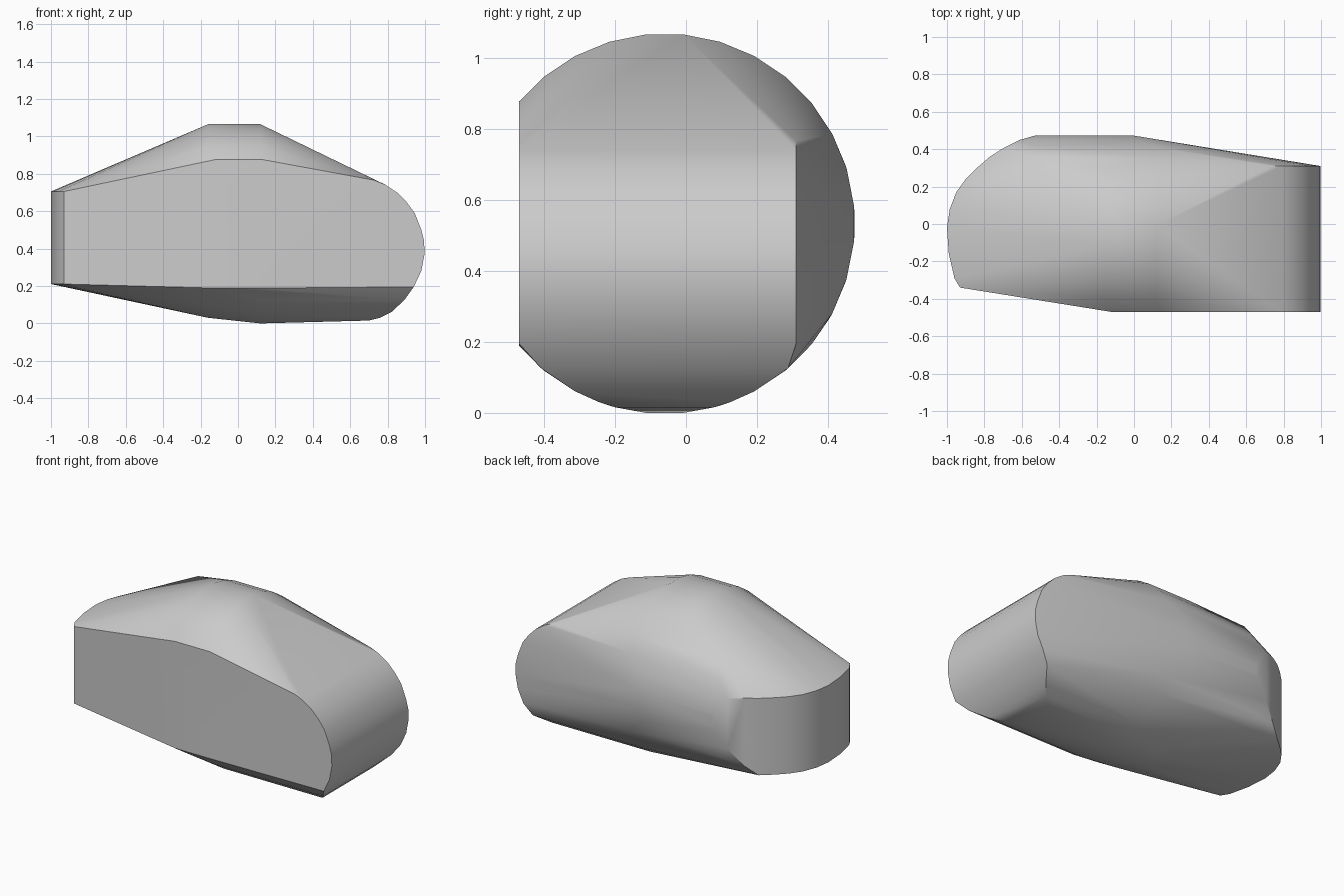
import bpy, bmesh, math

old = bpy.data.objects.get("Cube")
if old:
    bpy.data.objects.remove(old, do_unlink=True)

# Overall round cross-section in the y-z plane, cut flat at the front
CY, CZ, R = -0.06, 0.532, 0.535
FRONT, BACK_END = -0.47, 0.31


def half_chord(offset):
    return math.sqrt(max(R * R - offset * offset, 0.0))


points = []

# Middle ring: round section, widest and tallest part of the shell
SEGMENTS = 32
for i in range(SEGMENTS):
    a = 2 * math.pi * (i + 0.5) / SEGMENTS
    y, z = CY + R * math.cos(a), CZ + R * math.sin(a)
    z = min(z, 1.065)
    if y < FRONT:
        continue
    # The back of the ring reaches further to the -x side
    left = -0.53 if y > 0.29 else -0.16
    right = 0.0 if y > 0.43 else 0.12
    lift = 0.03 if z < 0.2 and left > -0.5 else 0.0
    if z > 0.2 or y < 0.29:
        points.append((left, y, z + lift))
    points.append((right, y, z))
for side in (1, -1):
    z = CZ + side * half_chord(FRONT - CY)
    points += [(-0.12, FRONT, z), (0.13, FRONT, z)]

# Rounded +x end: side profile swept along y, limited by the round section
end_profile = [(0.73, 0.765), (0.79, 0.74), (0.85, 0.70), (0.90, 0.65),
               (0.945, 0.59), (0.98, 0.50), (0.995, 0.44), (0.997, 0.37),
               (0.98, 0.28), (0.94, 0.195), (0.89, 0.125), (0.82, 0.06),
               (0.76, 0.03), (0.70, 0.015)]
for x, z in end_profile:
    w = half_chord(z - CZ)
    points.append((x, max(FRONT, CY - w), z))
    points.append((x, min(BACK_END, CY + w), z))

# Rounded -x end: plan profile raised as an upright wall
wall_plan = [(-0.93, -0.34), (-0.96, -0.29), (-0.99, -0.16), (-1.0, -0.02),
             (-0.985, 0.08), (-0.95, 0.17), (-0.90, 0.24), (-0.84, 0.30),
             (-0.77, 0.36), (-0.70, 0.405), (-0.61, 0.45), (-0.52, 0.474)]
for x, y in wall_plan:
    h = half_chord(y - CY)
    points.append((x, y, max(0.21, CZ - h)))
    points.append((x, y, min(0.705, CZ + h)))

# Skin all sections with one convex shell
bm = bmesh.new()
verts = [bm.verts.new(p) for p in points]
hull = bmesh.ops.convex_hull(bm, input=verts)
loose = {g for g in hull["geom_interior"] + hull["geom_unused"]
         if isinstance(g, bmesh.types.BMVert)}
bmesh.ops.delete(bm, geom=list(loose), context="VERTS")
bmesh.ops.remove_doubles(bm, verts=bm.verts[:], dist=0.004)
bmesh.ops.dissolve_limit(bm, angle_limit=math.radians(0.7),
                         verts=bm.verts[:], edges=bm.edges[:])
bmesh.ops.recalc_face_normals(bm, faces=bm.faces[:])
floor = min(v.co.z for v in bm.verts)
bmesh.ops.translate(bm, verts=bm.verts[:], vec=(0, 0, -floor))
mesh = bpy.data.meshes.new("rounded_shell")
bm.to_mesh(mesh)
bm.free()

shell = bpy.data.objects.new("rounded_shell", mesh)
bpy.context.collection.objects.link(shell)

# Single plain grey
grey = bpy.data.materials.new("light_grey")
grey.use_nodes = True
colour = (0.6, 0.6, 0.6, 1.0)
grey.diffuse_color = colour
grey.node_tree.nodes["Principled BSDF"].inputs["Base Color"].default_value = colour
mesh.materials.append(grey)

# Smooth curves, crisp borders
bpy.ops.object.select_all(action="DESELECT")
shell.select_set(True)
bpy.context.view_layer.objects.active = shell
bpy.ops.object.shade_smooth_by_angle(angle=math.radians(30))
